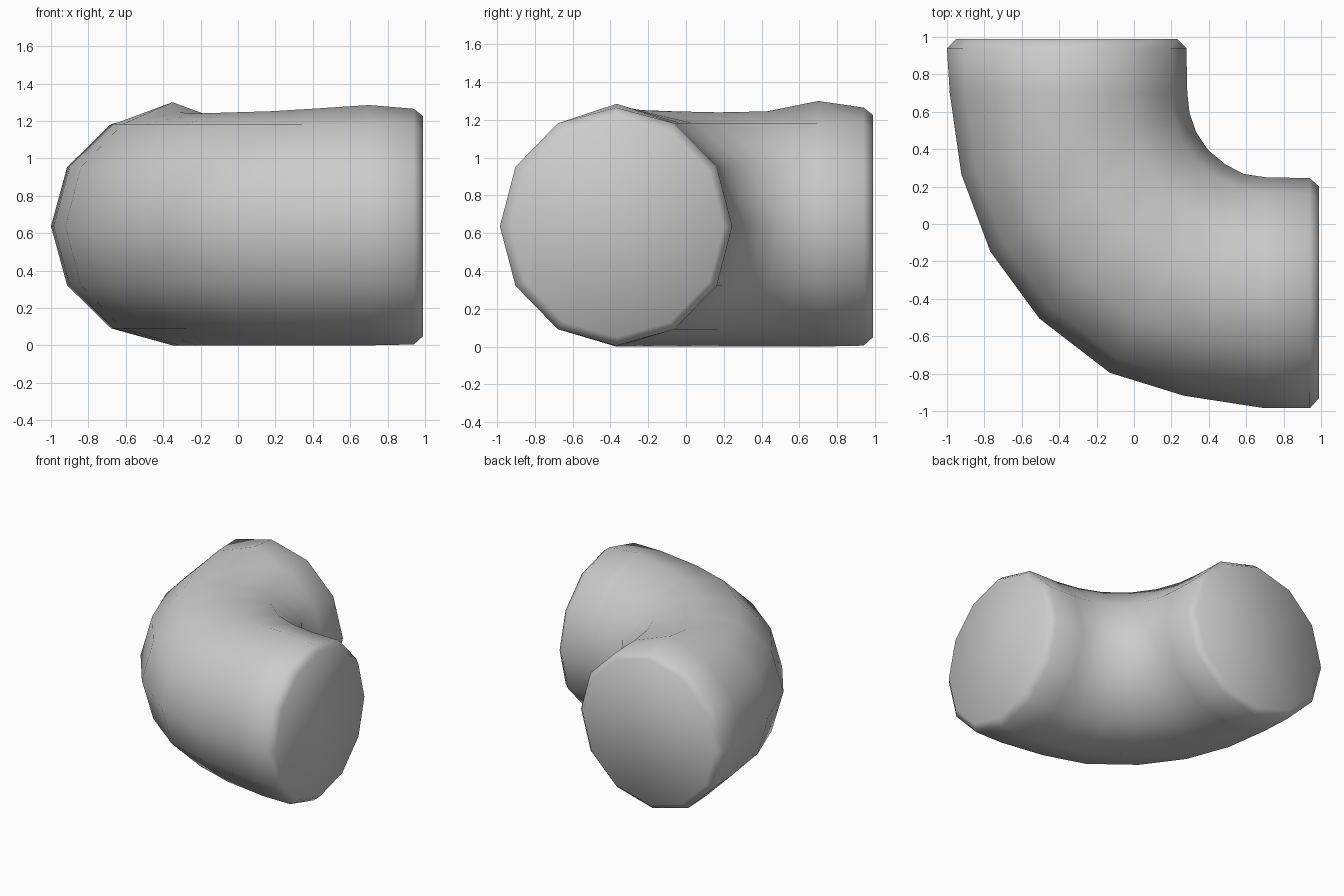
import bpy, bmesh
from math import sin, cos, pi, radians

if "Cube" in bpy.data.objects:
    bpy.data.objects.remove(bpy.data.objects["Cube"])

SIDES = 12
BEND = 0.70          # bend centre is at x = y = 0.70
MID_Z = 0.637

# Sections along the pipe: (bend angle, straight offset, inner radius, outer radius, top z, bottom z)
sections = [
    (0, 0.29, 0.50, 1.63, 1.225, 0.05),     # bevelled rim, right end
    (0, 0.24, 0.455, 1.685, 1.265, 0.005),
    (0, 0.00, 0.45, 1.685, 1.285, 0.0),
    (15, 0.00, 0.447, 1.675, 1.267, 0.0),
    (29, 0.00, 0.436, 1.71, 1.252, 0.0),
    (45, 0.00, 0.43, 1.705, 1.245, 0.0),
    (60, 0.00, 0.423, 1.695, 1.24, 0.0),
    (75, 0.00, 0.417, 1.68, 1.245, 0.0),
    (90, 0.00, 0.415, 1.685, 1.30, 0.0),
    (90, 0.24, 0.42, 1.70, 1.265, 0.005),
    (90, 0.29, 0.47, 1.65, 1.225, 0.05),    # bevelled rim, back end
]


def add_ring(bm, angle, offset, inner, outer, top, bottom):
    """One twelve-sided cross-section, standing upright across the path."""
    a = radians(angle)
    mid, half = (inner + outer) / 2, (outer - inner) / 2
    # straight ends continue along the path's tangent
    dx = offset if angle == 0 else 0
    dy = offset if angle == 90 else 0
    rim = offset > 0.25
    rz = 0.585 if rim else 0.63
    ring = []
    for i in range(SIDES):
        t = 2 * pi * i / SIDES
        r = mid + half * cos(t)
        z = MID_Z + rz * sin(t)
        if i == SIDES // 4:
            z = top            # uneven ridge along the top
        elif i == 3 * SIDES // 4:
            z = bottom
        ring.append(bm.verts.new((BEND - r * sin(a) + dx,
                                  BEND - r * cos(a) + dy, z)))
    return ring


# Elbow pipe: rings bridged together, with closed flat ends
bm = bmesh.new()
rings = [add_ring(bm, *s) for s in sections]
for a, b in zip(rings, rings[1:]):
    for i in range(SIDES):
        j = (i + 1) % SIDES
        bm.faces.new((a[i], a[j], b[j], b[i]))
bm.faces.new(rings[0])
bm.faces.new(rings[-1])
bmesh.ops.recalc_face_normals(bm, faces=bm.faces)

mesh = bpy.data.meshes.new("elbow_pipe")
bm.to_mesh(mesh)
bm.free()
elbow = bpy.data.objects.new("elbow_pipe", mesh)
bpy.context.collection.objects.link(elbow)

# Smooth shading across the sides and rounded rims
bpy.context.view_layer.objects.active = elbow
elbow.select_set(True)
bpy.ops.object.shade_smooth_by_angle(angle=radians(65))
